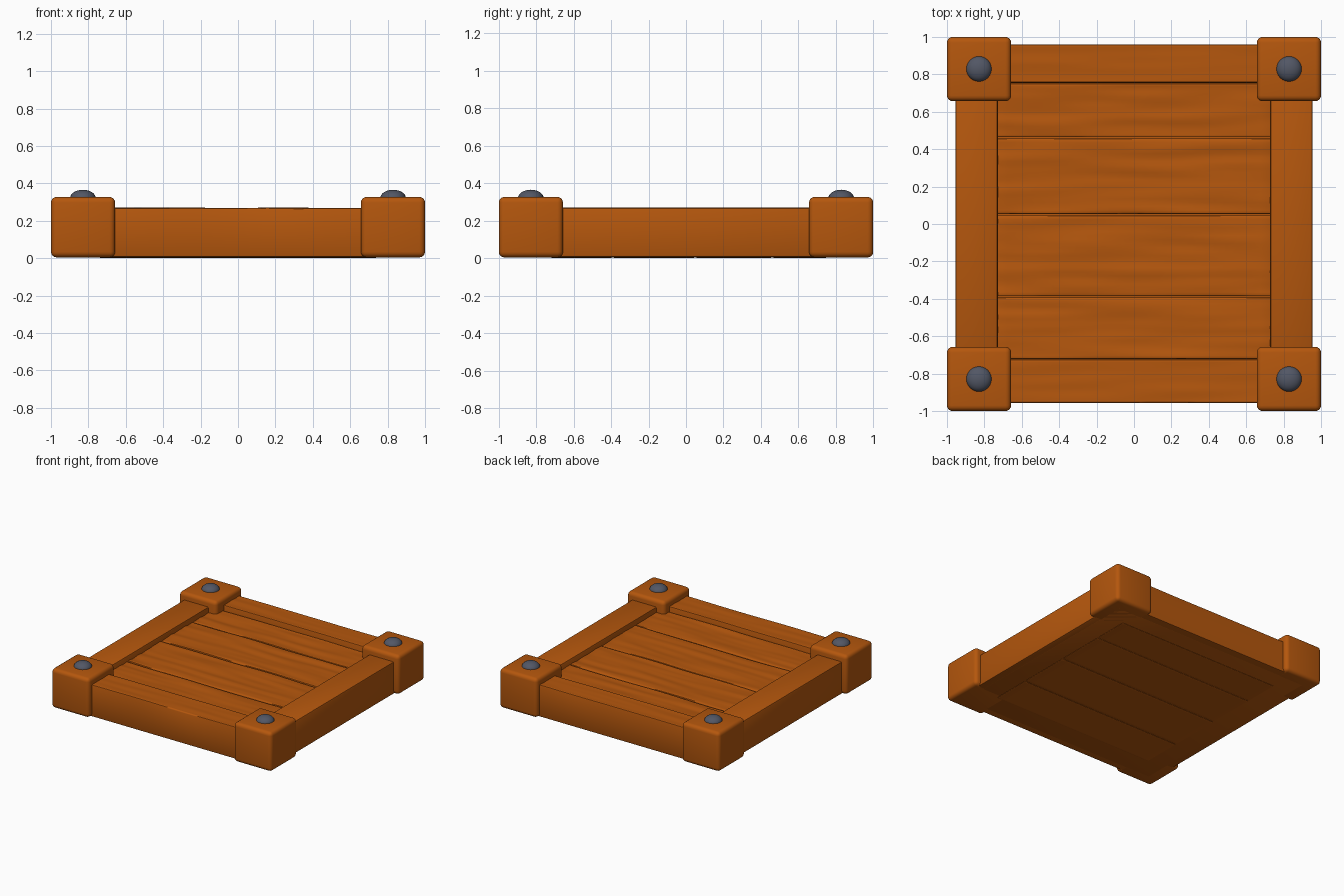
import bpy, bmesh, math
from mathutils import Vector, noise

if "Cube" in bpy.data.objects:
    bpy.data.objects.remove(bpy.data.objects["Cube"])


def material(name, color):
    m = bpy.data.materials.new(name)
    m.use_nodes = True
    m.diffuse_color = color
    m.node_tree.nodes["Principled BSDF"].inputs["Base Color"].default_value = color
    return m


WOOD = material("orange wood", (0.46, 0.095, 0.004, 1))
IRON = material("dark iron", (0.085, 0.095, 0.13, 1))


def finish(bm, name, mat):
    mesh = bpy.data.meshes.new(name)
    bm.to_mesh(mesh)
    bm.free()
    ob = bpy.data.objects.new(name, mesh)
    bpy.context.scene.collection.objects.link(ob)
    mesh.materials.append(mat)
    bpy.ops.object.select_all(action="DESELECT")
    ob.select_set(True)
    bpy.context.view_layer.objects.active = ob
    bpy.ops.object.shade_smooth_by_angle(angle=math.radians(40))
    return ob


def block(name, low, high, bevel, segments=2, grain=0.0):
    """Rounded timber box between two corners, with optional carved grain along x."""
    low, high = Vector(low), Vector(high)
    mid, size = (low + high) / 2, high - low
    bm = bmesh.new()
    bmesh.ops.create_cube(bm, size=1)
    for v in bm.verts:
        v.co = mid + Vector(a * b for a, b in zip(v.co, size))
    bmesh.ops.bevel(bm, geom=bm.edges[:], offset=bevel, segments=segments,
                    profile=0.5, affect="EDGES")
    if grain:
        for axis, cuts in ((0, 24), (1, 20)):
            for i in range(1, cuts):
                point = low.copy()
                point[axis] += size[axis] * i / cuts
                normal = Vector((axis == 0, axis == 1, 0))
                bmesh.ops.bisect_plane(bm, geom=bm.verts[:] + bm.edges[:] + bm.faces[:],
                                       plane_co=point, plane_no=normal)
        for v in bm.verts:
            if v.co.z > high.z - bevel / 2:
                v.co.z += grain * noise.noise(Vector((v.co.x * 2, v.co.y * 18, mid.y)))
    return finish(bm, name, WOOD)


# Plank floor over a thin backing board
block("backing_board", (-0.9, -0.9, 0.004), (0.9, 0.9, 0.18), 0.005)
seams = [-0.725, -0.39, 0.05, 0.46, 0.755]
for i, (a, b) in enumerate(zip(seams, seams[1:])):
    block(f"floor_plank_{i + 1}", (-0.74, a + 0.004, 0.0), (0.74, b - 0.004, 0.225),
          0.008, grain=0.008)

# Frame rails
block("front_rail", (-0.8, -0.957, 0.005), (0.8, -0.725, 0.268), 0.01, grain=0.003)
block("back_rail", (-0.8, 0.755, 0.005), (0.8, 0.96, 0.268), 0.01, grain=0.003)
for side, s in (("left", 1), ("right", -1)):
    xs = sorted((s * 0.728, s * 0.955))
    block(f"{side}_rail", (xs[0], -0.8, 0.005), (xs[1], 0.8, 0.27), 0.012)

# Corner blocks with domed bolts
for side, sx in (("left", 1), ("right", -1)):
    for end, sy in (("front", -1), ("back", 1)):
        xs = sorted((sx * 0.657, sx))
        ys = sorted((sy * 0.657, sy))
        block(f"{end}_{side}_corner", (xs[0], ys[0], 0.004), (xs[1], ys[1], 0.327), 0.03, 4)
        bm = bmesh.new()
        bmesh.ops.create_uvsphere(bm, u_segments=24, v_segments=16, radius=0.068)
        for v in bm.verts:
            v.co = Vector((sx * 0.829 + v.co.x, sy * 0.829 + v.co.y, 0.322 + v.co.z * 0.64))
        finish(bm, f"{end}_{side}_bolt", IRON)
